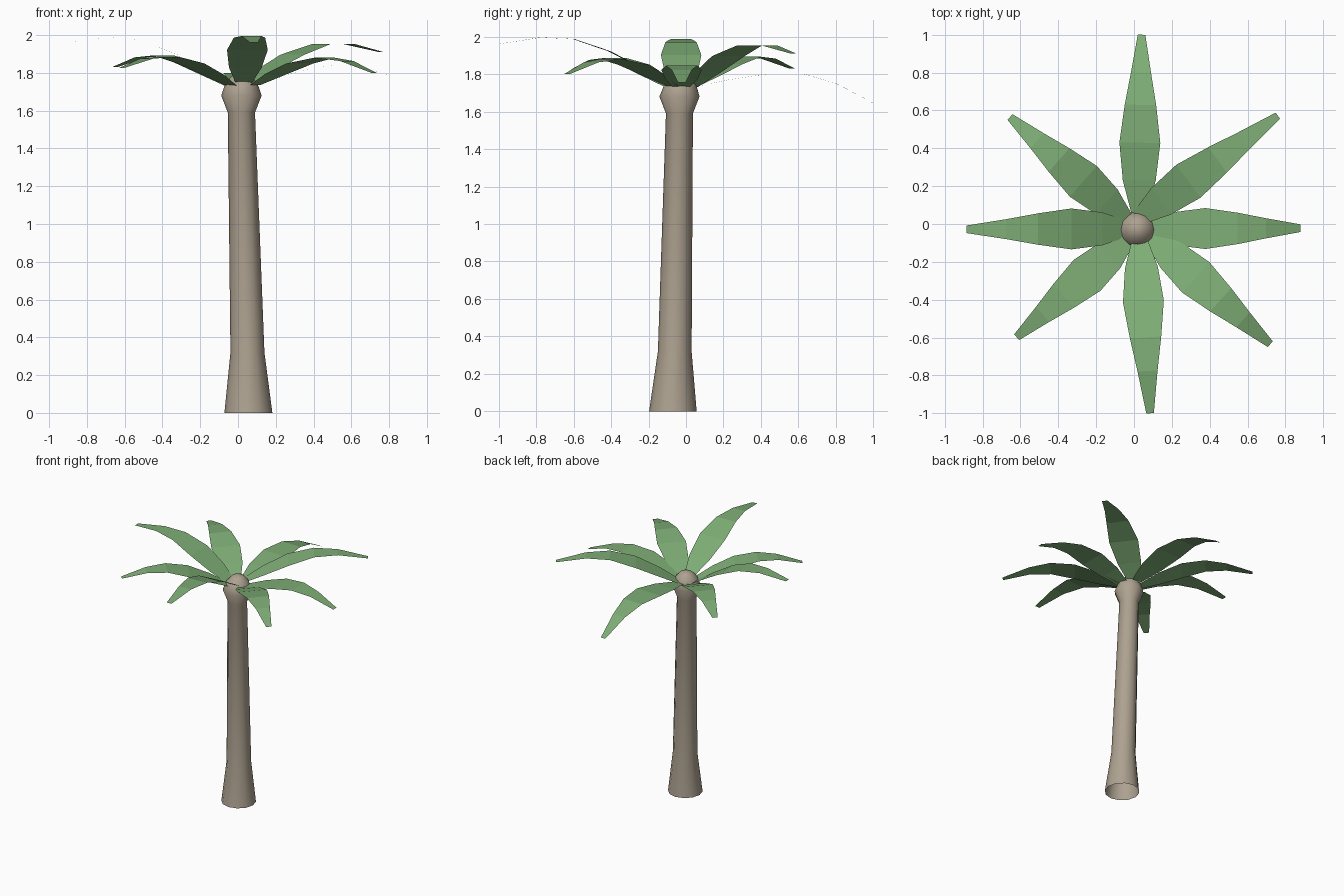
import bpy, math
from mathutils import Vector

if "Cube" in bpy.data.objects:
    bpy.data.objects.remove(bpy.data.objects["Cube"])


def material(name, rgb):
    m = bpy.data.materials.new(name)
    m.diffuse_color = (*rgb, 1)
    m.use_nodes = True
    m.node_tree.nodes["Principled BSDF"].inputs["Base Color"].default_value = m.diffuse_color
    return m


def add_mesh(name, verts, faces, mat):
    me = bpy.data.meshes.new(name)
    me.from_pydata(verts, [], faces)
    me.materials.append(mat)
    ob = bpy.data.objects.new(name, me)
    bpy.context.collection.objects.link(ob)
    return ob


bark = material("bark", (0.42, 0.36, 0.28))
green = material("leaf_green", (0.21, 0.42, 0.18))

# Leaning trunk with flared foot and crown bulge: (x, y, z, radius), open at the bottom
SIDES = 12
RINGS = [(0.055, -0.07, 0, 0.127), (0.05, -0.06, 0.32, 0.09),
         (0.018, -0.035, 1.59, 0.072), (0.018, -0.035, 1.68, 0.107),
         (0.018, -0.03, 1.75, 0.083), (0.018, -0.027, 1.79, 0.045)]
verts, faces = [], []
for x, y, z, r in RINGS:
    for i in range(SIDES):
        a = 2 * math.pi * i / SIDES
        verts.append((x + r * math.cos(a), y + r * math.sin(a), z))
for k in range(len(RINGS) - 1):
    for i in range(SIDES):
        j = (i + 1) % SIDES
        faces.append((k * SIDES + i, k * SIDES + j, (k + 1) * SIDES + j, (k + 1) * SIDES + i))
top = len(verts)
verts.append((0.018, -0.027, 1.803))
faces += [(top - SIDES + i, top - SIDES + (i + 1) % SIDES, top) for i in range(SIDES)]
trunk = add_mesh("trunk", verts, faces, bark)
bpy.context.view_layer.objects.active = trunk
trunk.select_set(True)
bpy.ops.object.shade_smooth_by_angle(angle=math.radians(50))

# Arched leaf: (fraction along chord, rise per chord length, half width)
ARC = [(0, 0, 0.04), (0.176, 0.054, 0.087), (0.383, 0.106, 0.108),
       (0.594, 0.126, 0.083), (0.779, 0.091, 0.053), (1, 0, 0.02)]


def leaf(name, root, tip):
    root, tip = Vector(root), Vector(tip)
    chord = tip - root
    side = Vector((0, 0, 1)).cross(chord).normalized()
    up = chord.cross(side)
    vs = []
    for t, h, w in ARC:
        p = root + chord * t + up * h
        vs += [p - side * w, p + side * w]
    fs = [(2 * i, 2 * i + 2, 2 * i + 3, 2 * i + 1) for i in range(len(ARC) - 1)]
    add_mesh(name, vs, fs, green)


# Eight leaves around the crown: root and tip
LEAVES = {
    "right": ((0.07, -0.025, 1.725), (0.88, -0.022, 1.755)),
    "back_right": ((0.02, 0.03, 1.73), (0.76, 0.572, 1.91)),
    "back": ((0.025, 0.06, 1.735), (0.04, 1.0, 1.645)),
    "back_left": ((-0.04, 0.026, 1.73), (-0.655, 0.565, 1.83)),
    "left": ((-0.03, -0.025, 1.715), (-0.885, -0.028, 1.965)),
    "front_left": ((-0.03, -0.08, 1.73), (-0.62, -0.598, 1.825)),
    "front": ((0.03, -0.08, 1.74), (0.085, -1.0, 1.96)),
    "front_right": ((0.09, -0.07, 1.735), (0.72, -0.635, 1.80)),
}
for n, (root, tip) in LEAVES.items():
    leaf("leaf_" + n, root, tip)
